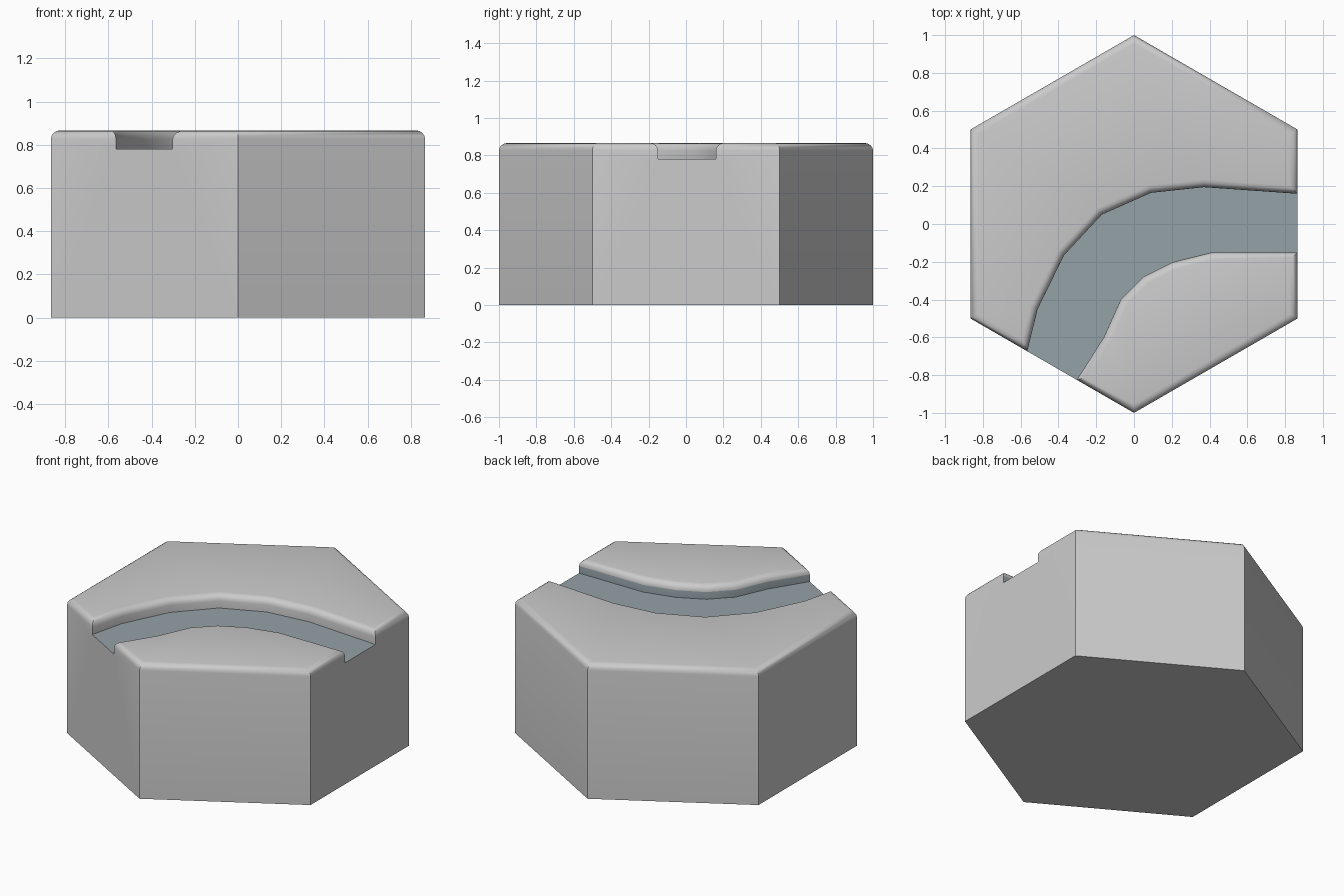
import bpy, bmesh, math

if "Cube" in bpy.data.objects:
    bpy.data.objects.remove(bpy.data.objects["Cube"])

R, H, FLOOR = 1.0, 0.866, 0.78
W = R * math.cos(math.radians(30))


def on_lower_left(x):
    # point on the hexagon side running from the left to the front corner
    return (x, -0.5 - (x + W) / math.sqrt(3))


# path banks, each from the right side to the lower-left side
outer = [(W, 0.16), (0.37, 0.195), (0.09, 0.165), (-0.17, 0.05),
         (-0.37, -0.165), (-0.51, -0.45), on_lower_left(-0.565)]
inner = [(W, -0.15), (0.41, -0.15), (0.21, -0.20), (0.05, -0.28),
         (-0.07, -0.40), (-0.16, -0.60), on_lower_left(-0.303)]
back_rim = [(W, 0.5), (0, R), (-W, 0.5), (-W, -0.5)]
front_rim = [(0, -R), (W, -0.5)]

bm = bmesh.new()


def verts(points, z):
    return [bm.verts.new((x, y, z)) for x, y in points]


# three regions at path level: back land, path, front land
o, i = verts(outer, FLOOR), verts(inner, FLOOR)
b, f = verts(back_rim, FLOOR), verts(front_rim, FLOOR)
back_land = bm.faces.new(b + o[::-1])
path = bm.faces.new(o + i[::-1])
front_land = bm.faces.new(i + f)
path.material_index = 1

# side walls and underside
ring = [o[0]] + b + [o[-1], i[-1]] + f + [i[0]]
low = [bm.verts.new((v.co.x, v.co.y, 0)) for v in ring]
for k in range(len(ring)):
    n = (k + 1) % len(ring)
    bm.faces.new((ring[k], low[k], low[n], ring[n]))
bm.faces.new(low[::-1])

# raise both lands
tops = []
for face in (back_land, front_land):
    face.material_index = 0
    ext = bmesh.ops.extrude_face_region(bm, geom=[face])["geom"]
    top = next(g for g in ext if isinstance(g, bmesh.types.BMFace))
    bmesh.ops.translate(bm, verts=list(top.verts), vec=(0, 0, H - FLOOR))
    if face.is_valid:
        bm.faces.remove(face)
    tops.append(top)
bmesh.ops.recalc_face_normals(bm, faces=bm.faces[:])

# merge the flat wall panels, then round the top edges
bmesh.ops.dissolve_limit(bm, angle_limit=math.radians(1), verts=bm.verts[:],
                         edges=bm.edges[:], delimit={'MATERIAL'})
rim = [e for e in bm.edges if all(abs(v.co.z - H) < 1e-4 for v in e.verts)]
bmesh.ops.bevel(bm, geom=rim, offset=0.04, segments=4, profile=0.5,
                affect='EDGES', clamp_overlap=True, material=0)
bmesh.ops.triangulate(bm, faces=[g for g in bm.faces if len(g.verts) > 4])

mesh = bpy.data.meshes.new("hex_tile")
bm.to_mesh(mesh)
bm.free()
tile = bpy.data.objects.new("hex_tile", mesh)
bpy.context.collection.objects.link(tile)

# grey land, blue-grey path floor
land = bpy.data.materials.new("land")
land.diffuse_color = (0.8, 0.8, 0.8, 1)
land.use_nodes = True
land.node_tree.nodes["Principled BSDF"].inputs["Base Color"].default_value = land.diffuse_color
stone = bpy.data.materials.new("path_floor")
stone.diffuse_color = (0.30, 0.36, 0.39, 1)
stone.use_nodes = True
stone.node_tree.nodes["Principled BSDF"].inputs["Base Color"].default_value = stone.diffuse_color
mesh.materials.append(land)
mesh.materials.append(stone)

bpy.context.view_layer.objects.active = tile
tile.select_set(True)
bpy.ops.object.shade_smooth_by_angle(angle=math.radians(35))
